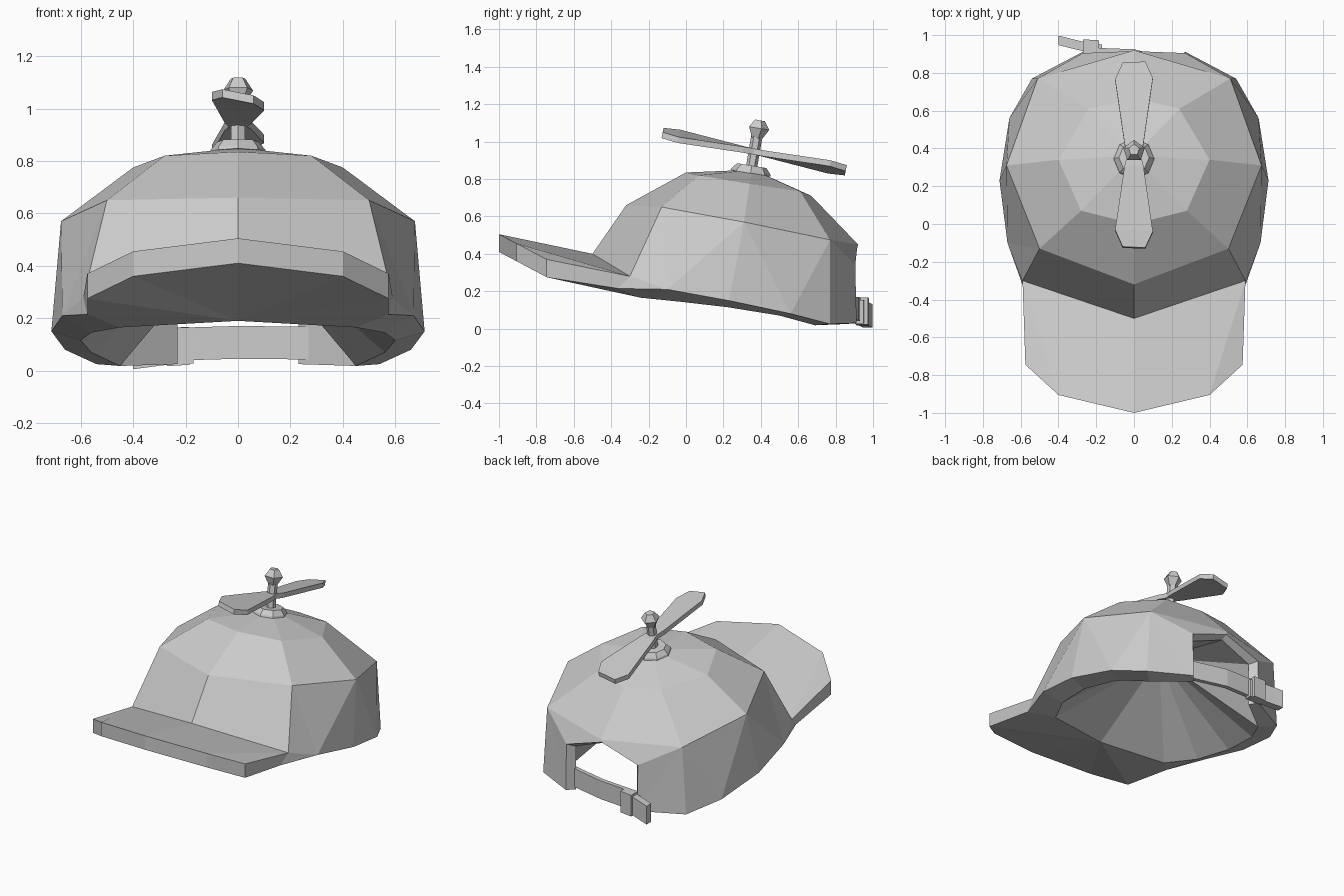
import bpy, bmesh, math
from mathutils import Vector, Matrix

cube = bpy.data.objects.get("Cube")
if cube:
    bpy.data.objects.remove(cube)

grey = bpy.data.materials.new("light_grey")
grey.use_nodes = True
COLOUR = (0.6, 0.6, 0.6, 1)
grey.diffuse_color = COLOUR
grey.node_tree.nodes["Principled BSDF"].inputs["Base Color"].default_value = COLOUR


def finish(name, bm):
    bmesh.ops.remove_doubles(bm, verts=bm.verts, dist=0.0005)
    bmesh.ops.recalc_face_normals(bm, faces=bm.faces)
    mesh = bpy.data.meshes.new(name)
    bm.to_mesh(mesh)
    bm.free()
    mesh.materials.append(grey)
    obj = bpy.data.objects.new(name, mesh)
    bpy.context.collection.objects.link(obj)
    return obj


def points(*rows):
    return [Vector(r) for r in rows]


def stitch(upper, lower, steps):
    """Join two edge lines: u / l step along one line (triangle), q along both (quad)."""
    faces, i, j = [], 0, 0
    for s in steps:
        ni, nj = i + (s in "uq"), j + (s in "lq")
        corners = [upper[i], lower[j]]
        if nj > j:
            corners.append(lower[nj])
        if ni > i:
            corners.append(upper[ni])
        faces.append(corners)
        i, j = ni, nj
    return faces


def mirrored(name, faces):
    bm = bmesh.new()
    for side in (1, -1):
        for f in faces:
            bm.faces.new([bm.verts.new((p.x * side, p.y, p.z)) for p in f])
    return finish(name, bm)


# Crown: left half of each ring, front to back
apex = Vector((0, 0.36, 0.85))
top_ring = points((0, 0, 0.835), (0.28, 0.07, 0.82), (0.4, 0.34, 0.775),
                  (0.24, 0.61, 0.735), (0, 0.67, 0.71))
mid_ring = points((0, -0.32, 0.66), (0.5, -0.13, 0.65), (0.675, 0.31, 0.57),
                  (0.51, 0.77, 0.475), (0, 0.92, 0.45))
# Lower edge runs round the strap opening at the back
rim = points((0, -0.5, 0.4), (0.59, -0.3, 0.28), (0.67, -0.1, 0.21), (0.712, 0.23, 0.15),
             (0.66, 0.56, 0.08), (0.54, 0.77, 0.025), (0.27, 0.912, 0.03),
             (0.27, 0.905, 0.34), (0, 0.915, 0.43))
lip = points((0, -0.33, 0.19), (0.45, -0.24, 0.165), (0.56, -0.04, 0.145), (0.6, 0.22, 0.115),
             (0.56, 0.5, 0.07), (0.45, 0.69, 0.018), (0.23, 0.86, 0.025),
             (0.23, 0.86, 0.32), (0, 0.87, 0.41))
faces = stitch([apex], top_ring, "llll")
faces += stitch(top_ring, mid_ring, "qqqq")
faces += stitch(mid_ring, rim, "qlullulllq")

# Lining: a fan from the inner lip up to one point, with upright walls by the opening
lining_tip = Vector((0, 0.25, 0.55))
faces += stitch([lining_tip], lip[:6] + lip[7:], "l" * 7)
faces.append(lip[5:8])

# Brim: upper and lower outlines joined to the crown and the inner lip
brim_top = points((0, -1, 0.505), (0.4, -0.905, 0.455), (0.575, -0.745, 0.37)) + [rim[1]]
brim_low = [p - Vector((0, 0, 0.095)) for p in brim_top[:3]] + points((0.575, -0.365, 0.215))
faces += stitch(brim_top[1:], rim[1::-1], "u")
faces.append([brim_top[0], brim_top[1], rim[1], rim[0]])
faces += stitch(brim_top, brim_low, "qqq")
faces += stitch(brim_low, lip[:2], "uuq")
faces.append([rim[1], rim[2], brim_low[3]])

# Underside band between the rim and the lip
faces += stitch([brim_low[3]] + rim[2:], lip[1:], "qqqqqqq")
mirrored("cap_with_brim", faces)


# Back strap, loose tail and buckle
def skin(bm, rings):
    for r, s in zip(rings, rings[1:]):
        for k in range(4):
            n = (k + 1) % 4
            bm.faces.new((r[k], r[n], s[n], s[k]))
    bm.faces.new(rings[-1])


def band(name, path, height, thick):
    bm = bmesh.new()
    rings = [[bm.verts.new((x, y + a * thick / 2, z + b * height / 2))
              for a, b in ((-1, -1), (1, -1), (1, 1), (-1, 1))] for x, y, z in path]
    skin(bm, rings)
    bm.faces.new(rings[0])
    return finish(name, bm)


band("back_strap", [(0.29, 0.84, 0.105), (0, 0.91, 0.108), (-0.27, 0.92, 0.1)], 0.125, 0.03)
band("strap_tail", [(-0.17, 0.925, 0.09), (-0.27, 0.94, 0.085), (-0.4, 0.972, 0.068)], 0.125, 0.05)
band("strap_buckle", [(-0.185, 0.94, 0.095), (-0.27, 0.945, 0.09)], 0.145, 0.065)

# Propeller parts share one tilted axis
tilt = Matrix.Translation((0, 0.345, 0.83)) @ Matrix.Rotation(math.radians(-9.5), 4, "X")


def cone(name, sides, *profile):
    """Stack of cone sections through (radius, height) pairs."""
    bm = bmesh.new()
    for (r1, low), (r2, high) in zip(profile, profile[1:]):
        bmesh.ops.create_cone(bm, segments=sides, radius1=r1, radius2=r2, depth=high - low,
                              matrix=tilt @ Matrix.Translation((0, 0, (low + high) / 2)))
    bmesh.ops.remove_doubles(bm, verts=bm.verts, dist=0.0005)
    bmesh.ops.holes_fill(bm, edges=bm.edges)
    return finish(name, bm)


cone("top_button", 8, (0.108, 0), (0.105, 0.012), (0.08, 0.042))
cone("shaft", 6, (0.03, 0.03), (0.03, 0.2))
cone("shaft_knob", 5, (0.03, 0.19), (0.06, 0.245), (0.03, 0.288))

# Two blades with opposite pitch
blade_tilt = tilt @ Matrix.Translation((0, 0, 0.118)) @ Matrix.Rotation(math.radians(-2), 4, "X")
bm = bmesh.new()
half = [(0.035, 0), (0.05, 0.06), (0.1, 0.41), (0.06, 0.5)]
for turn in (0, math.pi):
    place = blade_tilt @ Matrix.Rotation(turn, 4, "Z")
    rows = []
    for w, y in half:
        pitch = 0.2 * min(1, y / 0.4)
        rows.append([bm.verts.new(place @ Vector((s * w, y, s * w * pitch + h)))
                     for s, h in ((-1, -0.016), (1, -0.016), (1, 0.016), (-1, 0.016))])
    skin(bm, rows)
finish("propeller", bm)
